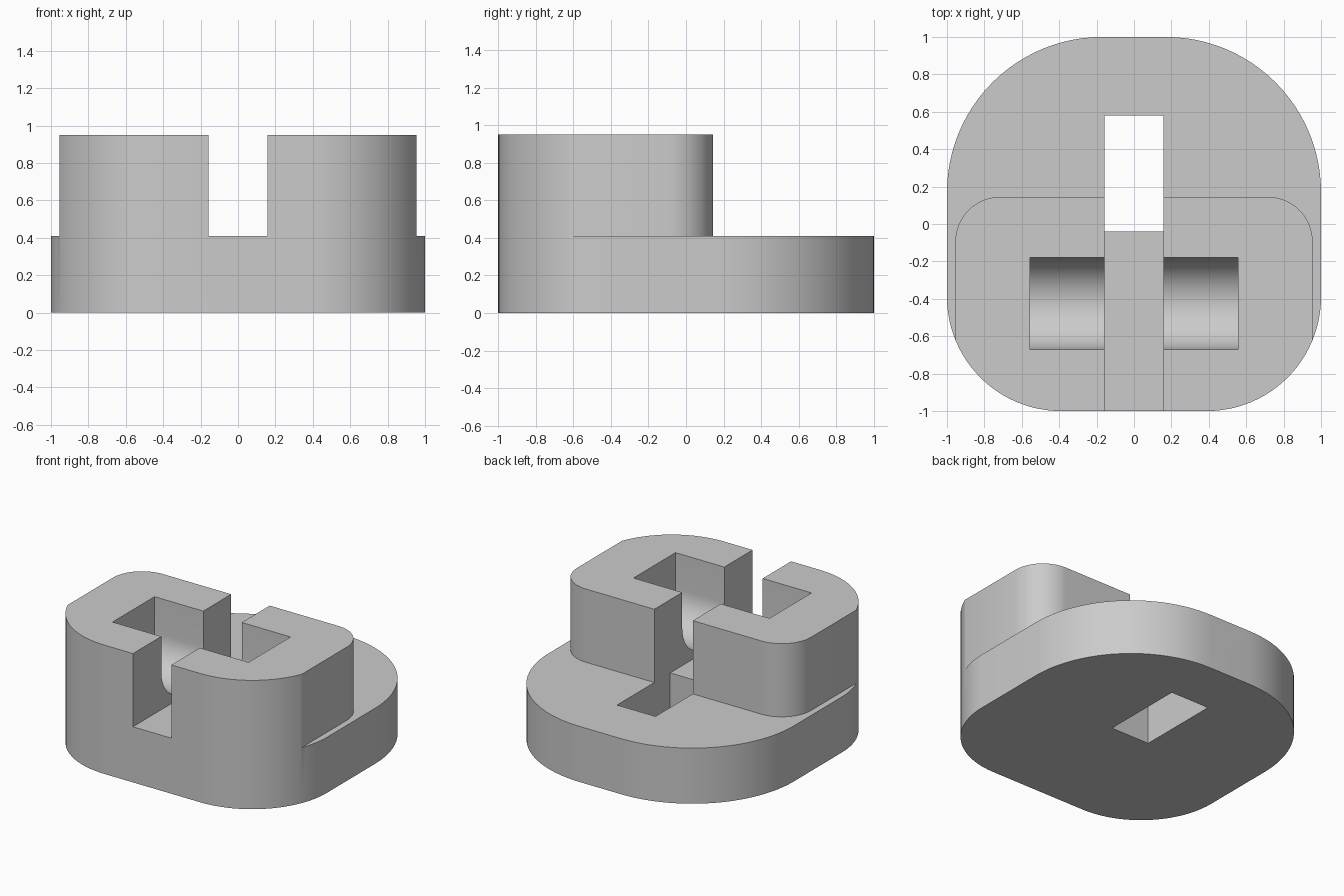
import bpy, bmesh
from math import sin, cos, pi
from mathutils import Vector

if "Cube" in bpy.data.objects:
    bpy.data.objects.remove(bpy.data.objects["Cube"], do_unlink=True)

# Single matte grey
grey = bpy.data.materials.new("light_grey")
grey.use_nodes = True
grey.diffuse_color = (0.6, 0.6, 0.6, 1)
grey.node_tree.nodes["Principled BSDF"].inputs["Base Color"].default_value = (0.6, 0.6, 0.6, 1)


def arc(cx, cy, r, start, end, steps=24):
    angles = [start + (end - start) * i / steps for i in range(steps + 1)]
    return [(cx + r * cos(a), cy + r * sin(a)) for a in angles]


def mirrored(half):
    """Close a right-hand half outline with its mirror image."""
    return half + [(-x, y) for x, y in reversed(half)]


def prism(name, points, sweep):
    """Extrude a closed loop of 3D points along a vector."""
    bm = bmesh.new()
    face = bm.faces.new([bm.verts.new(p) for p in points])
    result = bmesh.ops.extrude_face_region(bm, geom=[face], use_keep_orig=True)
    moved = [g for g in result["geom"] if isinstance(g, bmesh.types.BMVert)]
    bmesh.ops.translate(bm, verts=moved, vec=Vector(sweep))
    bmesh.ops.recalc_face_normals(bm, faces=bm.faces[:])
    mesh = bpy.data.meshes.new(name)
    bm.to_mesh(mesh)
    bm.free()
    mesh.materials.append(grey)
    obj = bpy.data.objects.new(name, mesh)
    bpy.context.collection.objects.link(obj)
    return obj


def upright(name, outline, z0, z1):
    return prism(name, [(x, y, z0) for x, y in outline], (0, 0, z1 - z0))


def box(name, x, y0, y1, z0, z1):
    return upright(name, [(-x, y0), (x, y0), (x, y1), (-x, y1)], z0, z1)


STEP, TOP, SLOT = 0.41, 0.95, 0.157

# Full-height body with small front and large back corner radii
outline = mirrored(arc(0.39, -0.39, 0.61, -pi / 2, 0) + arc(0.17, 0.17, 0.83, 0, pi / 2))
body = upright("stepped_body", outline, 0, TOP)

# Horseshoe cutter that leaves the raised front block
inner = [(0.955, -1.3)] + arc(0.715, -0.095, 0.24, 0, pi / 2)
inner = mirrored(inner)
horseshoe = inner + [(-1.3, -1.3), (-1.3, 1.3), (1.3, 1.3), (1.3, -1.3)]

# Round-bottomed pocket running across the block
pocket = [(-0.67, 1.2)] + arc(-0.425, 0.69, 0.245, pi, 2 * pi, 32) + [(-0.18, 1.2)]

cutters = [
    upright("step_cutter", horseshoe, STEP, 1.2),
    box("slot_cutter", SLOT, -1.3, 1.3, STEP, 1.2),
    box("hole_cutter", SLOT, -0.04, 0.58, -0.2, 1.2),
    prism("pocket_cutter", [(-0.555, y, z) for y, z in pocket], (1.11, 0, 0)),
]

bpy.ops.object.select_all(action="DESELECT")
body.select_set(True)
bpy.context.view_layer.objects.active = body
for cutter in cutters:
    cutter.hide_render = True
    mod = body.modifiers.new(cutter.name, "BOOLEAN")
    mod.operation = "DIFFERENCE"
    mod.solver = "EXACT"
    mod.object = cutter
    bpy.ops.object.modifier_apply(modifier=mod.name)
    bpy.data.objects.remove(cutter, do_unlink=True)

bpy.ops.object.shade_smooth_by_angle(angle=pi / 6)
